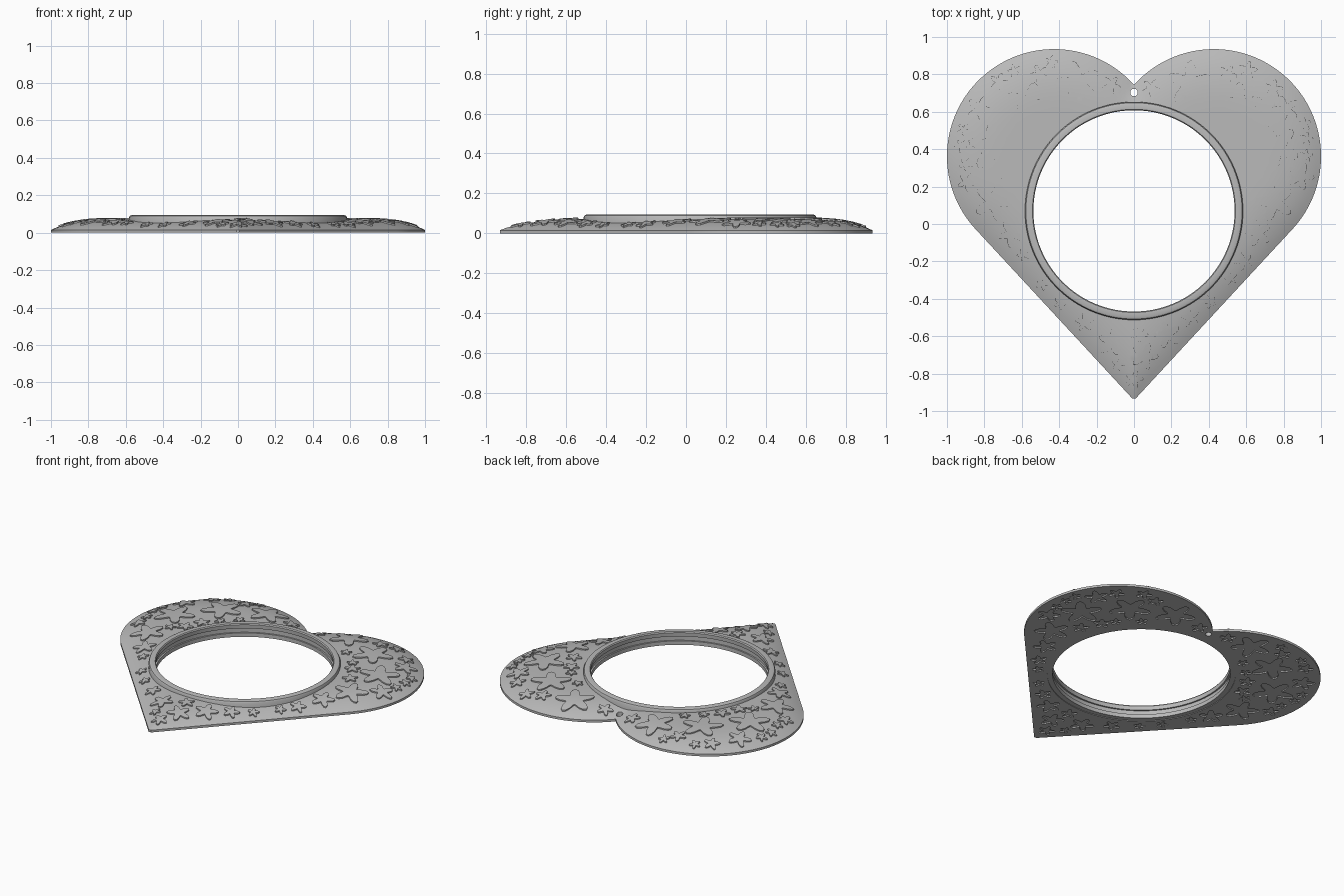
import bpy, bmesh, math, random
from mathutils import Vector
from mathutils.geometry import delaunay_2d_cdt

cube = bpy.data.objects.get("Cube")
if cube:
    bpy.data.objects.remove(cube)
random.seed(7)

# Main dimensions
LOBE, LOBE_R = Vector((0.427, 0.362)), 0.573
TIP = Vector((0, -0.942))
RING, RING_R = Vector((0, 0.07)), 0.572
EYELET, EYELET_R = Vector((0, 0.703)), 0.02
RIM, EMBOSS = 0.015, 0.008
CLEFT = Vector((0, LOBE.y + math.sqrt(LOBE_R ** 2 - LOBE.x ** 2)))

# Straight sides run from the tip to a tangent on each lobe
to_lobe = LOBE - TIP
side_angle = math.atan2(to_lobe.x, to_lobe.y) + math.asin(LOBE_R / to_lobe.length)
NORMAL = Vector((-math.cos(side_angle), math.sin(side_angle)))
START = -side_angle
END = math.atan2(CLEFT.y - LOBE.y, -LOBE.x)

grey = bpy.data.materials.new("satin grey")
grey.use_nodes = True
grey.diffuse_color = (0.49, 0.49, 0.49, 1)
grey.node_tree.nodes["Principled BSDF"].inputs["Base Color"].default_value = grey.diffuse_color


def add_object(name, bm):
    bmesh.ops.recalc_face_normals(bm, faces=bm.faces)
    mesh = bpy.data.meshes.new(name)
    bm.to_mesh(mesh)
    bm.free()
    obj = bpy.data.objects.new(name, mesh)
    bpy.context.collection.objects.link(obj)
    mesh.materials.append(grey)
    bpy.ops.object.select_all(action="DESELECT")
    obj.select_set(True)
    bpy.context.view_layer.objects.active = obj
    bpy.ops.object.shade_smooth_by_angle(angle=math.radians(35))


def edge_distance(p):
    """Distance from a point inside the heart to its outline."""
    q = Vector((abs(p.x), p.y))
    rel = q - LOBE
    d = min(NORMAL.dot(q - TIP), (q - CLEFT).length)
    if START <= math.atan2(rel.y, rel.x) <= END:
        d = min(d, LOBE_R - rel.length)
    elif q.y > CLEFT.y:
        d = -1
    return d


def dome(p):
    t = min(max(edge_distance(p), 0) / 0.35, 1)
    return RIM + 0.056 * (1 - (1 - t) ** 3)


def circle(centre, radius, count):
    return [centre + radius * Vector((math.cos(a), math.sin(a)))
            for a in (math.tau * i / count for i in range(count))]


def heart():
    steps = 90
    right = [TIP + Vector((0.009, 0.009))]
    for i in range(steps + 1):
        a = START + (END - START) * i / steps
        right.append(LOBE + LOBE_R * Vector((math.cos(a), math.sin(a))))
    right[-1] = CLEFT.copy()
    return right + [Vector((-p.x, p.y)) for p in reversed(right[:-1])]


def flower(centre, radius, turn):
    count = 40
    points = []
    for i in range(count):
        a = math.tau * i / count
        r = radius * (0.71 + 0.29 * math.cos(5 * a))
        points.append(centre + r * Vector((math.cos(a + turn), math.sin(a + turn))))
    return points


# Flower layout: mirrored large blooms, then smaller ones in the gaps
blooms = []
for x, y, r in ((0.3, 0.75, 0.125), (0.56, 0.63, 0.13), (0.76, 0.41, 0.13), (0.75, 0.12, 0.11)):
    blooms += [(Vector((x, y)), r), (Vector((-x, y)), r)]
for radius, limit in ((0.075, 14), (0.052, 30), (0.037, 50)):
    placed = 0
    for _ in range(7000):
        p = Vector((random.uniform(-1, 1), random.uniform(-1, 1)))
        if placed == limit:
            break
        if (edge_distance(p) > radius + 0.022
                and (p - RING).length > radius + 0.59
                and (p - EYELET).length > radius + 0.04
                and all((p - c).length > (radius + r) * 0.98 for c, r in blooms)):
            blooms.append((p, radius))
            placed += 1

# Heart plate layout, triangulated flat
loops = [heart(), circle(RING, RING_R, 128), circle(EYELET, EYELET_R, 24)]
loops += [flower(c, r, random.uniform(0, math.tau)) for c, r in blooms]
points, faces = [], []
for loop in loops:
    faces.append(list(range(len(points), len(points) + len(loop))))
    points += loop
step = 0.025
for i in range(-40, 41):
    for j in range(-40, 41):
        p = Vector((i * step, j * step))
        if edge_distance(p) > 0.012 and (p - RING).length > RING_R + 0.02:
            points.append(p)
flat, _, tris, _, _, owners = delaunay_2d_cdt(points, [], faces, 0, 1e-5)
bm = bmesh.new()


def add_sheet(height):
    """One skin of the plate; returns its vertices and its flower faces."""
    verts = [bm.verts.new((p.x, p.y, height(p))) for p in flat]
    petals = []
    for tri, owner in zip(tris, owners):
        if 0 in owner and 1 not in owner and 2 not in owner:
            face = bm.faces.new([verts[i] for i in tri])
            if max(owner) > 2:
                petals.append(face)
    return verts, petals


def raise_petals(petals):
    result = bmesh.ops.extrude_face_region(bm, geom=petals)["geom"]
    moved = [g for g in result if isinstance(g, bmesh.types.BMVert)]
    bmesh.ops.translate(bm, verts=moved, vec=(0, 0, EMBOSS))
    bmesh.ops.delete(bm, geom=[f for f in petals if f.is_valid], context="FACES_ONLY")


# Domed top with raised flowers, flat underside with the same flowers sunk in
top, top_petals = add_sheet(dome)
index = {v: i for i, v in enumerate(top)}
border = [[index[v] for v in e.verts] for e in bm.edges if e.is_boundary]
base, base_petals = add_sheet(lambda p: 0)
for a, b in border:
    bm.faces.new((top[a], top[b], base[b], base[a]))
raise_petals(top_petals)
raise_petals(base_petals)
loose = [e for e in bm.edges if not e.link_faces]
bmesh.ops.delete(bm, geom=loose, context="EDGES")
bmesh.ops.delete(bm, geom=[v for v in bm.verts if not v.link_faces], context="VERTS")
add_object("heart_plate", bm)

# Raised frame ring around the opening, with a groove in its bore
profile = [(0.54, 0.004), (0.54, 0.03), (0.55, 0.03), (0.55, 0.06), (0.54, 0.06),
           (0.538, 0.086), (0.543, 0.093), (0.568, 0.094), (0.578, 0.09), (0.583, 0.08),
           (0.583, 0.03), (0.574, 0.02), (0.572, 0.004)]
bm = bmesh.new()
ring_verts = [bm.verts.new((r, RING.y, z)) for r, z in profile]
ring_edges = [bm.edges.new((a, b)) for a, b in zip(ring_verts, ring_verts[1:] + ring_verts[:1])]
bmesh.ops.spin(bm, geom=ring_verts + ring_edges, cent=(0, RING.y, 0), axis=(0, 0, 1),
               angle=math.tau, steps=128, use_merge=True)
bmesh.ops.remove_doubles(bm, verts=bm.verts, dist=1e-5)
add_object("opening_ring", bm)
